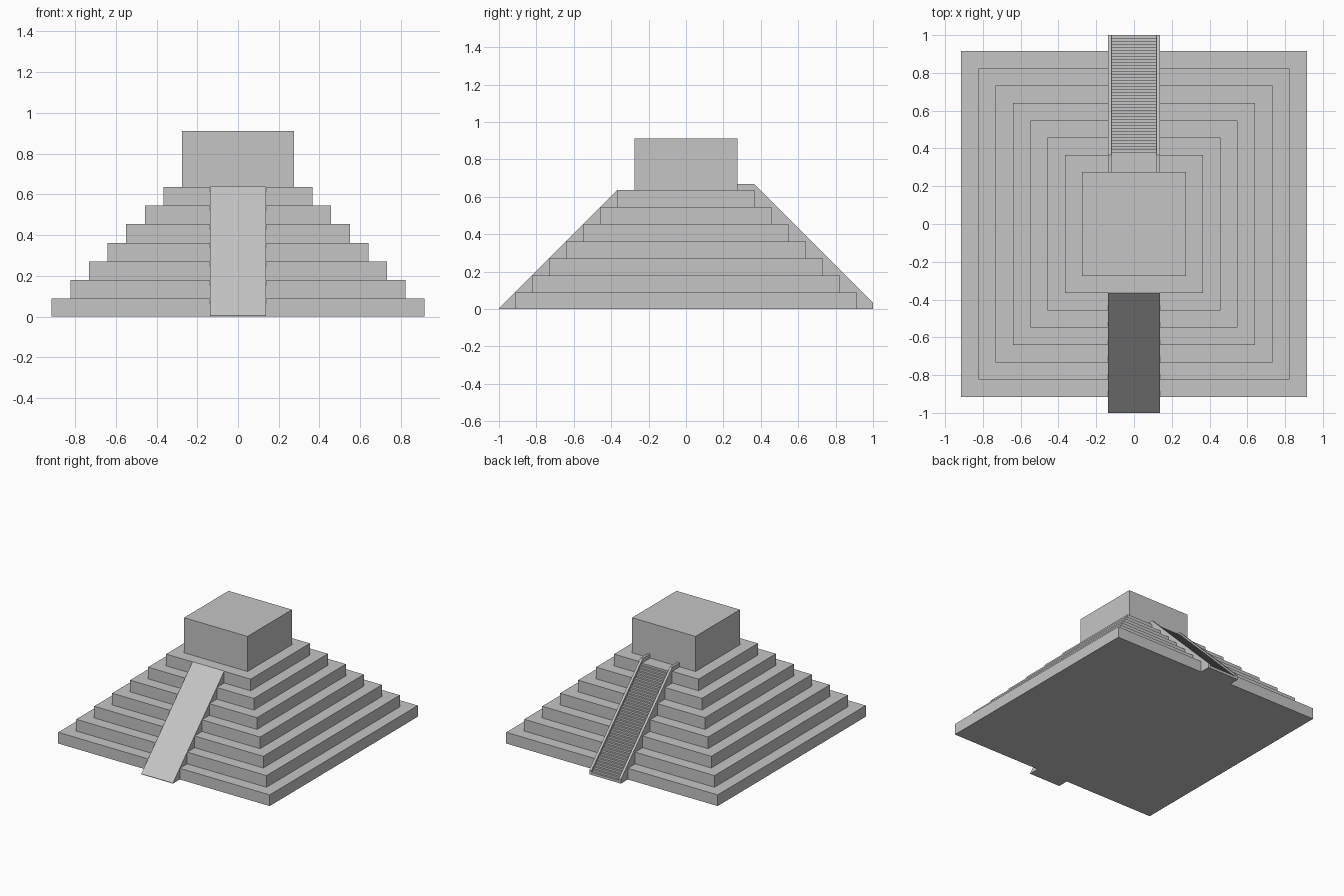
import bpy
import bmesh

cube = bpy.data.objects.get("Cube")
if cube:
    bpy.data.objects.remove(cube)

stone = bpy.data.materials.new("grey_stone")
stone.use_nodes = True
GREY = (0.56, 0.56, 0.56, 1)
stone.diffuse_color = GREY
stone.node_tree.nodes["Principled BSDF"].inputs["Base Color"].default_value = GREY

UNIT = 0.0915        # height and setback of one terrace
SINK = 0.004         # lowest terrace is slightly sunk into the ground
DECK = 7 * UNIT - SINK
HALF = 0.137         # half width of ramp and stairway
RAIL = 0.019         # thickness of a balustrade
FOOT = 1.0           # distance from centre to the foot of each slope
HEAD = 4 * UNIT      # distance from centre to the head of each slope


def extrude_profile(name, profile, x0, x1):
    """Solid made by sweeping a (y, z) outline from x0 to x1."""
    bm = bmesh.new()
    face = bm.faces.new([bm.verts.new((x0, y, z)) for y, z in profile])
    swept = bmesh.ops.extrude_face_region(bm, geom=[face])["geom"]
    moved = [v for v in swept if isinstance(v, bmesh.types.BMVert)]
    bmesh.ops.translate(bm, verts=moved, vec=(x1 - x0, 0, 0))
    bmesh.ops.recalc_face_normals(bm, faces=bm.faces)
    mesh = bpy.data.meshes.new(name)
    bm.to_mesh(mesh)
    bm.free()
    mesh.materials.append(stone)
    obj = bpy.data.objects.new(name, mesh)
    bpy.context.collection.objects.link(obj)
    return obj


def block(name, half, z0, z1):
    outline = [(-half, z0), (half, z0), (half, z1), (-half, z1)]
    return extrude_profile(name, outline, -half, half)


# Seven stepped terraces and the temple block on top
for i in range(7):
    bottom = max(0, i * UNIT - SINK)
    block(f"terrace_{i + 1}", (10 - i) * UNIT, bottom, (i + 1) * UNIT - SINK)
block("temple", 3 * UNIT, DECK, 10 * UNIT - SINK)

# Plain ramp on the front
top = DECK + 0.002
extrude_profile("front_ramp",
                [(-FOOT, 0), (-FOOT, SINK), (-HEAD, top), (-HEAD, 0)],
                -HALF, HALF)

# Stairway on the back
STEPS = 40
run = (FOOT - HEAD) / STEPS
rise = (top - SINK) / STEPS
steps = [(HEAD, 0), (FOOT, 0)]
for i in range(STEPS):
    z = SINK + (i + 1) * rise
    steps += [(FOOT - i * run, z), (FOOT - (i + 1) * run, z)]
extrude_profile("back_stairs", steps, RAIL - HALF, HALF - RAIL)

# Balustrades on both sides of the stairway, running level to the temple
crest = DECK + 0.032
rail = [(FOOT, 0), (FOOT, 0.034), (HEAD, crest),
        (3 * UNIT, crest), (3 * UNIT, 0)]
for side, x in (("right", -HALF), ("left", HALF - RAIL)):
    extrude_profile(f"{side}_balustrade", rail, x, x + RAIL)
